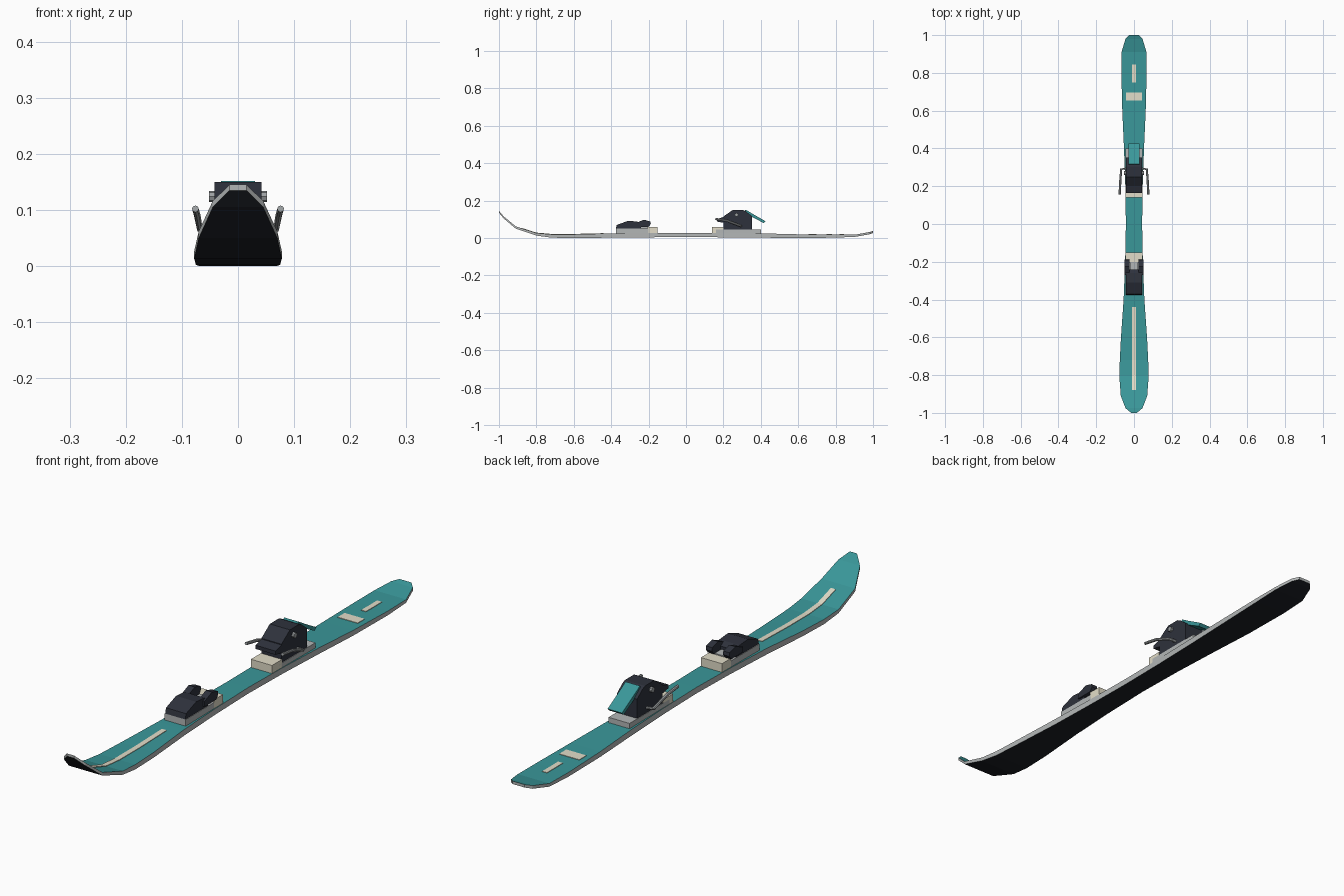
import bpy, bmesh, math
from mathutils import Vector

if "Cube" in bpy.data.objects:
    bpy.data.objects.remove(bpy.data.objects["Cube"])


def material(name, rgb):
    m = bpy.data.materials.new(name)
    m.diffuse_color = (*rgb, 1)
    m.use_nodes = True
    m.node_tree.nodes["Principled BSDF"].inputs["Base Color"].default_value = m.diffuse_color
    return m


TEAL = material("teal", (0.042, 0.31, 0.32))
CREAM = material("cream", (0.76, 0.72, 0.58))
GREY = material("light grey", (0.45, 0.47, 0.47))
DARK = material("charcoal", (0.027, 0.031, 0.045))
BASE = material("black base", (0.012, 0.014, 0.019))
STEEL = material("steel", (0.34, 0.36, 0.37))


def finish(name, bm, mats):
    bmesh.ops.recalc_face_normals(bm, faces=bm.faces)
    me = bpy.data.meshes.new(name)
    bm.to_mesh(me)
    bm.free()
    for m in mats:
        me.materials.append(m)
    ob = bpy.data.objects.new(name, me)
    bpy.context.collection.objects.link(ob)
    return ob


def loft(name, stations, mats):
    """Skin of rectangular sections (y, half width, bottom z, top z);
    material slots are top, side, bottom."""
    bm = bmesh.new()
    rings = [[bm.verts.new(p) for p in ((-w, y, b), (w, y, b), (w, y, t), (-w, y, t))]
             for y, w, b, t in stations]
    for a, c in zip(rings, rings[1:]):
        for i, slot in enumerate((2, 1, 0, 1)):
            j = (i + 1) % 4
            f = bm.faces.new((a[i], a[j], c[j], c[i]))
            f.material_index = min(slot, len(mats) - 1)
    for r in (rings[0], rings[-1]):
        bm.faces.new(r).material_index = min(1, len(mats) - 1)
    return finish(name, bm, mats)


def extrude(name, profile, x0, x1, mat):
    """Side profile of (y, z) points extruded across x."""
    bm = bmesh.new()
    a = [bm.verts.new((x0, y, z)) for y, z in profile]
    b = [bm.verts.new((x1, y, z)) for y, z in profile]
    bm.faces.new(a)
    bm.faces.new(b)
    for i in range(len(a)):
        j = (i + 1) % len(a)
        bm.faces.new((a[i], a[j], b[j], b[i]))
    return finish(name, bm, [mat])


def box(name, w, y0, y1, z0, z1, mat):
    return extrude(name, [(y0, z0), (y1, z0), (y1, z1), (y0, z1)], -w, w, mat)


def tube(name, points, radius, mat, sides=8):
    """Round rod through the points."""
    bm = bmesh.new()
    pts = [Vector(p) for p in points]
    rings = []
    for i, p in enumerate(pts):
        d = (pts[min(i + 1, len(pts) - 1)] - pts[max(i - 1, 0)]).normalized()
        u = d.cross(Vector((0, 0, 1))).normalized()
        v = d.cross(u)
        angles = [math.tau * k / sides for k in range(sides)]
        rings.append([bm.verts.new(p + radius * (u * math.cos(a) + v * math.sin(a)))
                      for a in angles])
    for a, b in zip(rings, rings[1:]):
        for i in range(sides):
            j = (i + 1) % sides
            bm.faces.new((a[i], a[j], b[j], b[i]))
    bm.faces.new(rings[0])
    bm.faces.new(rings[-1])
    return finish(name, bm, [mat])


# Ski: y, half width, bottom z, top z
SKI = [(-1.0, 0.015, 0.135, 0.145), (-0.975, 0.045, 0.105, 0.116),
       (-0.91, 0.07, 0.05, 0.062), (-0.8, 0.078, 0.013, 0.027),
       (-0.72, 0.075, 0.002, 0.02), (-0.6, 0.069, 0, 0.02),
       (-0.4, 0.055, 0.002, 0.025), (-0.2, 0.047, 0.004, 0.027),
       (0.0, 0.043, 0.005, 0.028), (0.2, 0.046, 0.004, 0.027),
       (0.4, 0.053, 0.002, 0.025), (0.6, 0.062, 0, 0.02),
       (0.8, 0.067, 0.002, 0.018), (0.91, 0.066, 0.007, 0.019),
       (0.98, 0.045, 0.02, 0.032), (1.0, 0.025, 0.027, 0.038)]
loft("ski", SKI, [TEAL, GREY, BASE])


def top_z(y):
    for a, b in zip(SKI, SKI[1:]):
        if a[0] <= y <= b[0]:
            return a[3] + (b[3] - a[3]) * (y - a[0]) / (b[0] - a[0])


# Painted stripes that follow the top sheet
for name, y0, y1, w in (("nose_stripe", -0.88, -0.44, 0.01),
                        ("tail_bar", 0.655, 0.697, 0.042),
                        ("tail_stripe", 0.75, 0.845, 0.01)):
    ys = [y0] + [s[0] for s in SKI if y0 < s[0] < y1] + [y1]
    loft(name, [(y, w, top_z(y) - 0.001, top_z(y) + 0.002) for y in ys], [CREAM])

# Toe binding
box("toe_plate", 0.044, -0.375, -0.2, 0.02, 0.05, GREY)
box("toe_pad", 0.044, -0.205, -0.152, 0.02, 0.06, CREAM)
box("toe_tongue", 0.02, -0.25, -0.2, 0.05, 0.064, GREY)
extrude("toe_body", [(-0.375, 0.05), (-0.24, 0.05), (-0.24, 0.075), (-0.26, 0.088),
                     (-0.31, 0.092), (-0.37, 0.07)], -0.042, 0.042, DARK)
for side, s in (("left", -1), ("right", 1)):
    extrude("toe_wing_" + side, [(-0.27, 0.06), (-0.2, 0.06), (-0.188, 0.075),
                                 (-0.19, 0.088), (-0.225, 0.098), (-0.27, 0.08)],
            s * 0.023, s * 0.049, DARK)

# Heel binding
box("heel_plate", 0.044, 0.16, 0.4, 0.02, 0.045, GREY)
box("heel_pad", 0.044, 0.14, 0.2, 0.02, 0.058, CREAM)
extrude("heel_body", [(0.2, 0.045), (0.352, 0.045), (0.352, 0.118), (0.32, 0.143),
                      (0.305, 0.15), (0.25, 0.15), (0.2, 0.115)], -0.042, 0.042, DARK)
extrude("heel_jaw", [(0.165, 0.088), (0.21, 0.08), (0.21, 0.115), (0.165, 0.102)],
        -0.042, 0.042, DARK)
extrude("heel_lever", [(0.312, 0.14), (0.355, 0.112), (0.415, 0.08), (0.425, 0.09),
                       (0.36, 0.127), (0.318, 0.152)], -0.03, 0.03, TEAL)
tube("heel_pivot", [(-0.052, 0.27, 0.124), (0.052, 0.27, 0.124)], 0.01, STEEL)

# Brake arms
for side, s in (("left", -1), ("right", 1)):
    tube("brake_arm_" + side, [(s * 0.03, 0.295, 0.062), (s * 0.068, 0.29, 0.066),
                               (s * 0.073, 0.22, 0.092), (s * 0.076, 0.157, 0.102)],
         0.006, STEEL)
